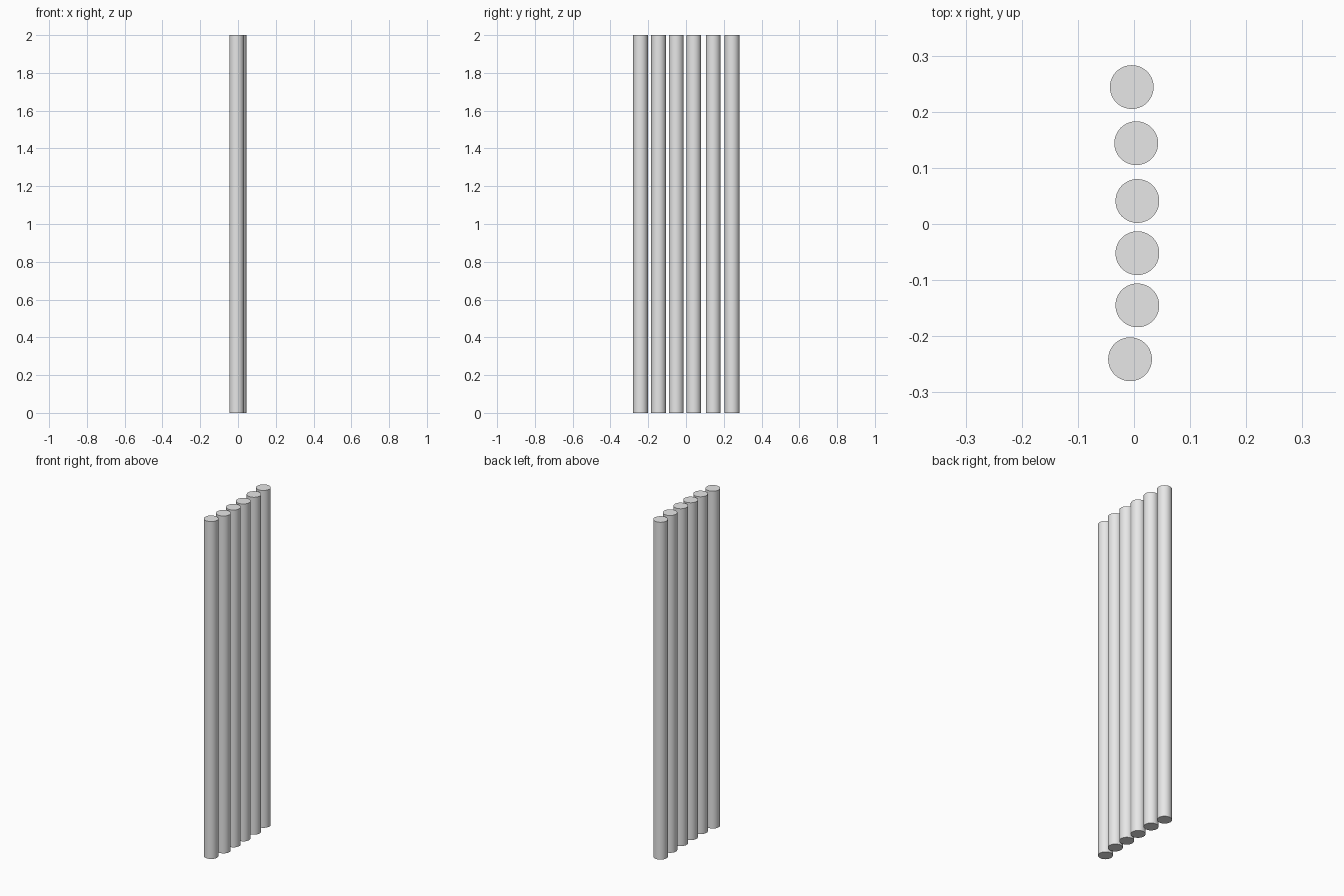
import bpy
import math

if "Cube" in bpy.data.objects:
    bpy.data.objects.remove(bpy.data.objects["Cube"])

RADIUS = 0.039
HEIGHT = 2.0

grey = bpy.data.materials.new("light_grey")
grey.diffuse_color = (0.8, 0.8, 0.8, 1.0)
grey.use_nodes = True
grey.node_tree.nodes["Principled BSDF"].inputs["Base Color"].default_value = grey.diffuse_color

# Centres of the upright rods, in a slightly uneven row from front to back
CENTRES = [(-0.007, -0.241), (0.006, -0.145), (0.006, -0.052),
           (0.006, 0.041), (0.004, 0.144), (-0.004, 0.244)]


def add_rod(name, x, y):
    bpy.ops.mesh.primitive_cylinder_add(
        vertices=64, radius=RADIUS, depth=HEIGHT, location=(x, y, HEIGHT / 2))
    rod = bpy.context.object
    rod.name = name
    rod.data.materials.append(grey)
    bpy.ops.object.shade_smooth_by_angle(angle=math.radians(30))


# Row of rods
for i, (x, y) in enumerate(CENTRES, 1):
    add_rod(f"rod_{i}", x, y)
